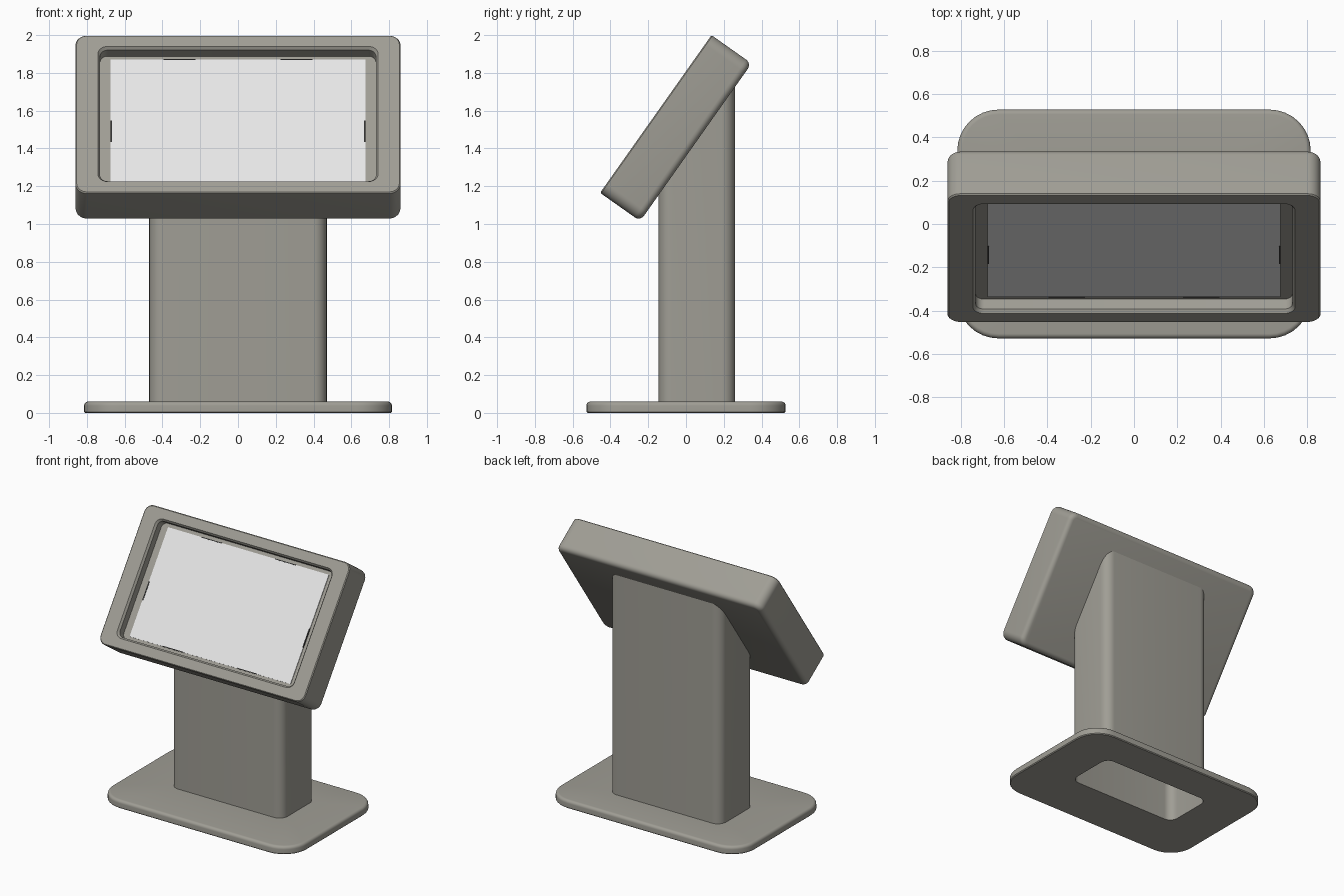
import bpy, math

if "Cube" in bpy.data.objects:
    bpy.data.objects.remove(bpy.data.objects["Cube"])

TILT = math.radians(54.75)


def material(name, rgb):
    m = bpy.data.materials.new(name)
    m.diffuse_color = (*rgb, 1)
    m.use_nodes = True
    m.node_tree.nodes["Principled BSDF"].inputs["Base Color"].default_value = m.diffuse_color
    return m


BODY = material("warm grey body", (0.35, 0.34, 0.30))
GLASS = material("pale screen", (0.80, 0.80, 0.80))
DARK = material("dark clip", (0.03, 0.03, 0.03))


def ring(w, h, r, z, cy=0.0, cx=0.0, n=8):
    """Counter-clockwise rounded rectangle with a fixed number of points."""
    pts = []
    for k, (sx, sy) in enumerate(((1, 1), (-1, 1), (-1, -1), (1, -1))):
        for i in range(n + 1):
            a = math.pi / 2 * (k + i / n)
            x = cx + sx * (w / 2 - r) + r * math.cos(a)
            y = cy + sy * (h / 2 - r) + r * math.sin(a)
            pts.append((x, y, z(y) if callable(z) else z))
    return pts


def loft(name, rings, mat, cap_start=False, cap_end=False):
    """Skin a list of rings into one object."""
    n = len(rings[0])
    verts = [p for r in rings for p in r]
    faces = []
    for k in range(len(rings) - 1):
        a, b = k * n, (k + 1) * n
        for i in range(n):
            j = (i + 1) % n
            faces.append((a + i, a + j, b + j, b + i))
    if cap_start:
        faces.append(tuple(reversed(range(n))))
    if cap_end:
        faces.append(tuple(range(len(verts) - n, len(verts))))
    me = bpy.data.meshes.new(name)
    me.from_pydata(verts, [], faces)
    me.materials.append(mat)
    ob = bpy.data.objects.new(name, me)
    bpy.context.collection.objects.link(ob)
    bpy.ops.object.select_all(action='DESELECT')
    ob.select_set(True)
    bpy.context.view_layer.objects.active = ob
    bpy.ops.object.shade_smooth_by_angle(angle=math.radians(35))
    return ob


def on_head(ob):
    """Move a part from the head's own frame (z out of the face) into place."""
    ob.rotation_euler = (TILT, 0, 0)
    ob.location = (0, -0.16, 1.5825)


# Base plate with rounded upper edge and an opening under the column
CW, CD, CR, CY = 0.94, 0.405, 0.07, 0.0575
BW, BD, BR = 1.63, 1.055, 0.19
E = 0.022
base = [ring(CW - 0.004, CD - 0.004, CR, 0, CY),
        ring(BW - 0.012, BD - 0.012, BR - 0.006, 0),
        ring(BW, BD, BR, 0.006)]
for i in range(6):
    a = math.pi / 2 * i / 5
    s = 2 * E * (1 - math.cos(a))
    base.append(ring(BW - s, BD - s, BR - s / 2, 0.06 - E + E * math.sin(a)))
base.append(ring(CW - 0.004, CD - 0.004, CR, 0.06, CY))
loft("base_plate", base, BODY)


# Hollow column, cut at the slope of the head's back
def slope(y):
    return 1.02 + (y + 0.24) * math.tan(TILT) + 0.03


T = 0.012
loft("column", [ring(CW - T, CD - T, CR - T / 2, slope, CY),
                ring(CW - T, CD - T, CR - T / 2, 0.001, CY),
                ring(CW, CD, CR, 0.001, CY),
                ring(CW, CD, CR, slope, CY)], BODY)

# Tilted head: rounded back edge, sharp front rim, recessed front
HW, HH, HD, HR = 1.72, 1.022, 0.26, 0.06
E = 0.035
head = []
for i in range(6):
    a = math.pi / 2 * i / 5
    s = 2 * E * (1 - math.sin(a))
    head.append(ring(HW - s, HH - s, HR - s / 2, -HD + E * (1 - math.cos(a))))
head += [ring(HW, HH, HR, -0.006),
         ring(HW - 0.012, HH - 0.012, HR - 0.006, 0),
         ring(1.485, 0.875, 0.05, 0),
         ring(1.46, 0.85, 0.04, -0.016),
         ring(1.46, 0.85, 0.04, -0.072)]
on_head(loft("head_housing", head, BODY, True, True))


# Thin plates lying in the recess
def plate(name, w, h, cx, cy, z0, z1, mat):
    on_head(loft(name, [ring(w, h, 0.001, z, cy, cx, 1) for z in (z0, z1)],
                 mat, True, True))


plate("screen", 1.35, 0.80, 0, 0, -0.073, -0.067, GLASS)

# Small retaining clips at the screen edges
for s in (-1, 1):
    plate("side_clip", 0.008, 0.14, s * 0.672, -0.065, -0.072, -0.065, DARK)
    for e in (-1, 1):
        plate("edge_clip", 0.17, 0.006, s * 0.31, e * 0.399, -0.072, -0.065, DARK)
